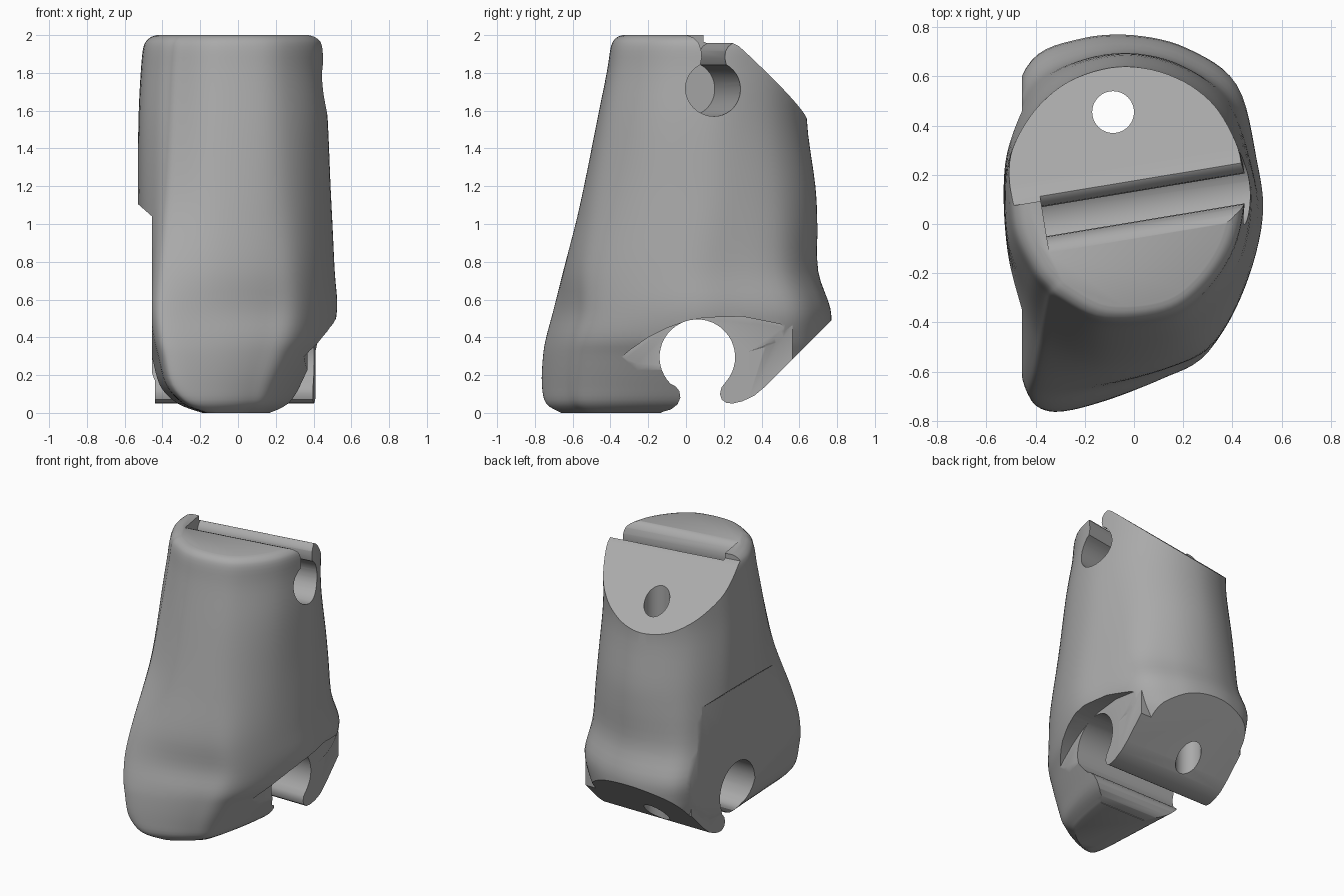
import bpy, bmesh
from math import sin, cos, pi, radians, atan2
from mathutils import Vector

cube = bpy.data.objects.get("Cube")
if cube:
    bpy.data.objects.remove(cube)

grey = bpy.data.materials.new("light grey")
grey.use_nodes = True
colour = (0.40, 0.40, 0.40, 1)
grey.diffuse_color = colour
grey.node_tree.nodes["Principled BSDF"].inputs["Base Color"].default_value = colour


def make_object(name, bm):
    bmesh.ops.recalc_face_normals(bm, faces=bm.faces)
    mesh = bpy.data.meshes.new(name)
    bm.to_mesh(mesh)
    bm.free()
    mesh.materials.append(grey)
    obj = bpy.data.objects.new(name, mesh)
    bpy.context.collection.objects.link(obj)
    return obj


def spline(a, b, c, d, t):
    return 0.5 * (2 * b + (c - a) * t + (2 * a - 5 * b + 4 * c - d) * t * t
                  + (3 * b - a - 3 * c + d) * t ** 3)


def loft(name, rings):
    bm = bmesh.new()
    loops = [[bm.verts.new(p) for p in ring] for ring in rings]
    n = len(loops[0])
    for low, high in zip(loops, loops[1:]):
        for i in range(n):
            j = (i + 1) % n
            bm.faces.new((low[i], low[j], high[j], high[i]))
    bm.faces.new(loops[0])
    bm.faces.new(loops[-1])
    return make_object(name, bm)


def prism(name, profile, start, end, shear=0.0):
    """Side profile (y, z) run along x; shear slants the start face."""
    return loft(name, [[(start + shear * y, y, z) for y, z in profile],
                       [(end, y, z) for y, z in profile]])


def arc(cy, cz, r, a, b, n=32):
    return [(cy + r * cos(radians(a + (b - a) * i / n)),
             cz + r * sin(radians(a + (b - a) * i / n))) for i in range(n + 1)]


def combine(obj, tool, operation):
    tool.hide_render = True
    mod = obj.modifiers.new(tool.name, "BOOLEAN")
    mod.operation, mod.object, mod.solver = operation, tool, "EXACT"
    bpy.context.view_layer.objects.active = obj
    bpy.ops.object.modifier_apply(modifier=mod.name)
    bpy.data.objects.remove(tool)


# Plan outline of the wide lower body, blended into an ellipse at the top
base = [Vector(p) for p in (
    (.525, 0), (.5, .25), (.42, .56), (.22, .71), (0, .765), (-.22, .75),
    (-.42, .66), (-.52, .4), (-.53, .15), (-.5, -.2), (-.475, -.5),
    (-.45, -.7), (-.37, -.755), (-.1, -.71), (.15, -.63), (.32, -.54), (.45, -.3))]


def section(z, blend, x0, x1, y0, y1):
    ctrl = []
    for p in base:
        a = atan2(p.y / .765, p.x / .53)
        ctrl.append(Vector((.53 * cos(a), .765 * sin(a))).lerp(p, blend))
    n = len(ctrl)
    pts = [spline(ctrl[i - 1], ctrl[i], ctrl[(i + 1) % n], ctrl[(i + 2) % n], k / 6)
           for i in range(n) for k in range(6)]
    xs, ys = [p.x for p in pts], [p.y for p in pts]
    return [(x0 + (x1 - x0) * (p.x - min(xs)) / (max(xs) - min(xs)),
             y0 + (y1 - y0) * (p.y - min(ys)) / (max(ys) - min(ys)), z) for p in pts]


# Body: height, blend, x range, y range
levels = [Vector(r) for r in (
    (0, 1, -.2, .18, -.66, .7), (.05, 1, -.33, .27, -.74, .74),
    (.15, 1, -.43, .34, -.763, .76), (.3, 1, -.48, .43, -.757, .768),
    (.4, 1, -.51, .49, -.74, .768), (.55, 1, -.53, .525, -.7, .765),
    (.75, .75, -.53, .512, -.65, .70), (1, .45, -.53, .5, -.585, .695),
    (1.2, .25, -.53, .49, -.54, .685), (1.55, .06, -.527, .475, -.47, .64),
    (1.8, 0, -.515, .455, -.42, .66), (1.94, 0, -.5, .45, -.397, .66),
    (1.985, 0, -.47, .425, -.37, .64), (2, 0, -.43, .39, -.335, .61))]
rows = []
last = len(levels) - 1
for i in range(last):
    quad = [levels[min(max(i + k, 0), last)] for k in (-1, 0, 1, 2)]
    rows += [spline(*quad, t / 4) for t in range(4)]
rows.append(levels[-1])
body = loft("socket_body", [section(*r) for r in rows])

# Square-sided rear jaw below the body
jaw = prism("rear_jaw", [(.12, .01), (.565, .01), (.565, .46), (.12, .46)], -.44, .41)
combine(body, jaw, "UNION")

# Recess under the arched rim on the left side
recess = prism("side_recess", [(-.5, .12), (-.45, .2), (-.3, .33), (-.2, .4), (-.1, .45),
                               (0, .485), (.1, .505), (.3, .51), (.5, .47), (.58, .38),
                               (.61, .3), (.61, -.2), (-.5, -.2)], .38, 1, .09)
combine(body, recess, "DIFFERENCE")

# Flat on the right side, ending in a small step
flat = loft("side_flat", [[(x, y, z) for x, z in ((-.455, -.2), (-.455, 1.04), (-.535, 1.11),
                                                 (-.9, 1.11), (-.9, -.2))] for y in (-1, 1)])
combine(body, flat, "DIFFERENCE")

# Hinge bore, its rounded mouth and the slanted underside
mouth = arc(.06, .295, .2, -41, 225) + [
    (-.055, .14), (-.035, .115), (-.03, .08), (-.045, .045), (-.08, .018), (-.13, .004),
    (-.15, -.2), (1, -.2), (1, .72), (.74, .46), (.42, .14), (.36, .09), (.3, .062),
    (.25, .05), (.215, .052), (.19, .07), (.18, .1), (.188, .135)]
combine(body, prism("hinge_bore", mouth, -1, 1), "DIFFERENCE")


def turned(obj):
    obj.rotation_euler.z = radians(9.4)
    obj.location.y = .07
    bpy.context.view_layer.update()
    return obj


# Sloped rear face of the top
slope = prism("top_slope", [(.085, 2.2), (.085, 1.965), (.11, 1.955), (.135, 1.942), (.165, 1.917),
                            (.85, 1.3), (1.2, 1.3), (1.2, 2.2)], -1, 1)
combine(body, turned(slope), "DIFFERENCE")

# Keyhole slot across the top, open on the left
slot = arc(0, 1.715, .145, 118, 422) + [
    (.06, 1.88), (.064, 1.915), (.08, 1.94), (.1, 1.955), (.12, 1.965), (.12, 2.1),
    (-.13, 2.1), (-.13, 2.001), (-.1, 1.988), (-.075, 1.96), (-.063, 1.92), (-.06, 1.88)]
combine(body, turned(prism("keyhole_slot", slot, -.37, 1)), "DIFFERENCE")

# Cord channel running from the slope to the underside
channel = loft("cord_channel", [[(-.085 + .085 * cos(i * pi / 24), .455 + .085 * sin(i * pi / 24), z)
                                 for i in range(48)] for z in (-.3, 2.3)])
combine(body, channel, "DIFFERENCE")

bpy.ops.object.select_all(action="DESELECT")
body.select_set(True)
bpy.context.view_layer.objects.active = body
bpy.ops.object.shade_smooth_by_angle(angle=radians(32))
